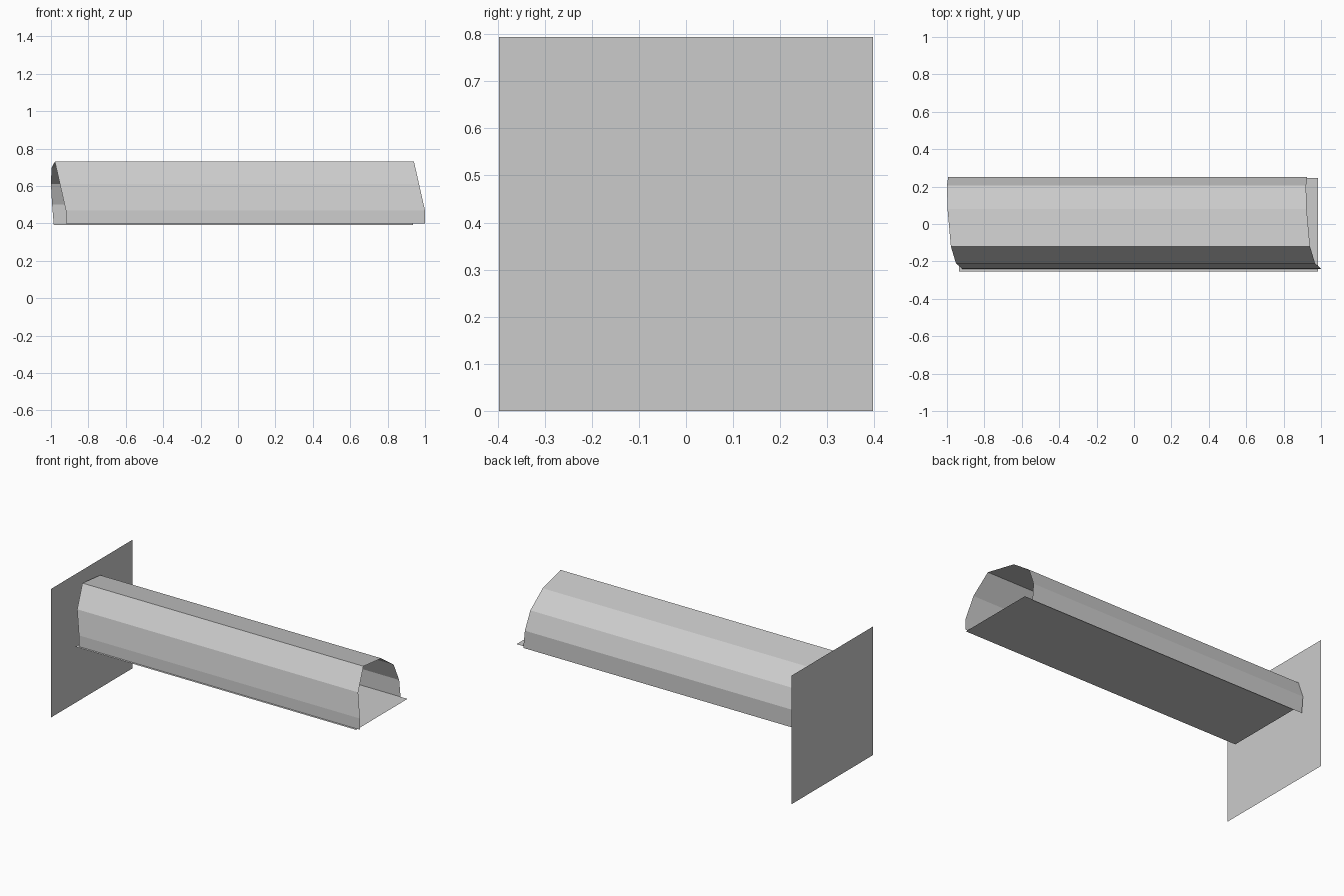
import bpy, bmesh
from mathutils import Vector

if "Cube" in bpy.data.objects:
    bpy.data.objects.remove(bpy.data.objects["Cube"])


def sweep_sheet(name, profile, direction):
    """Thin open sheet: a polyline swept along a straight direction."""
    bm = bmesh.new()
    verts = [bm.verts.new(p) for p in profile]
    edges = [bm.edges.new(pair) for pair in zip(verts, verts[1:])]
    ext = bmesh.ops.extrude_edge_only(bm, edges=edges)
    moved = [v for v in ext["geom"] if isinstance(v, bmesh.types.BMVert)]
    bmesh.ops.translate(bm, verts=moved, vec=Vector(direction))
    bmesh.ops.recalc_face_normals(bm, faces=bm.faces)
    mesh = bpy.data.meshes.new(name)
    bm.to_mesh(mesh)
    bm.free()
    obj = bpy.data.objects.new(name, mesh)
    bpy.context.collection.objects.link(obj)
    return obj


LENGTH = 1.92

# Arched shell: slanted seven-sided open profile, front to back
arch = [
    (1.0, -0.24, 0.40), (1.0, -0.238, 0.468), (0.968, -0.21, 0.61),
    (0.941, -0.12, 0.73), (0.923, 0.08, 0.698), (0.92, 0.205, 0.61),
    (0.926, 0.25, 0.50), (0.935, 0.252, 0.392),
]
sweep_sheet("arched_shell", arch, (-LENGTH, 0, 0))

# Flat floor under the arch
sweep_sheet("floor_panel", [(0.985, -0.254, 0.40), (0.985, 0.247, 0.40)],
            (-LENGTH, 0, 0))

# Square upright plate at the left end
sweep_sheet("end_plate", [(-1.0, -0.397, 0), (-1.0, 0.397, 0)], (0, 0, 0.794))
